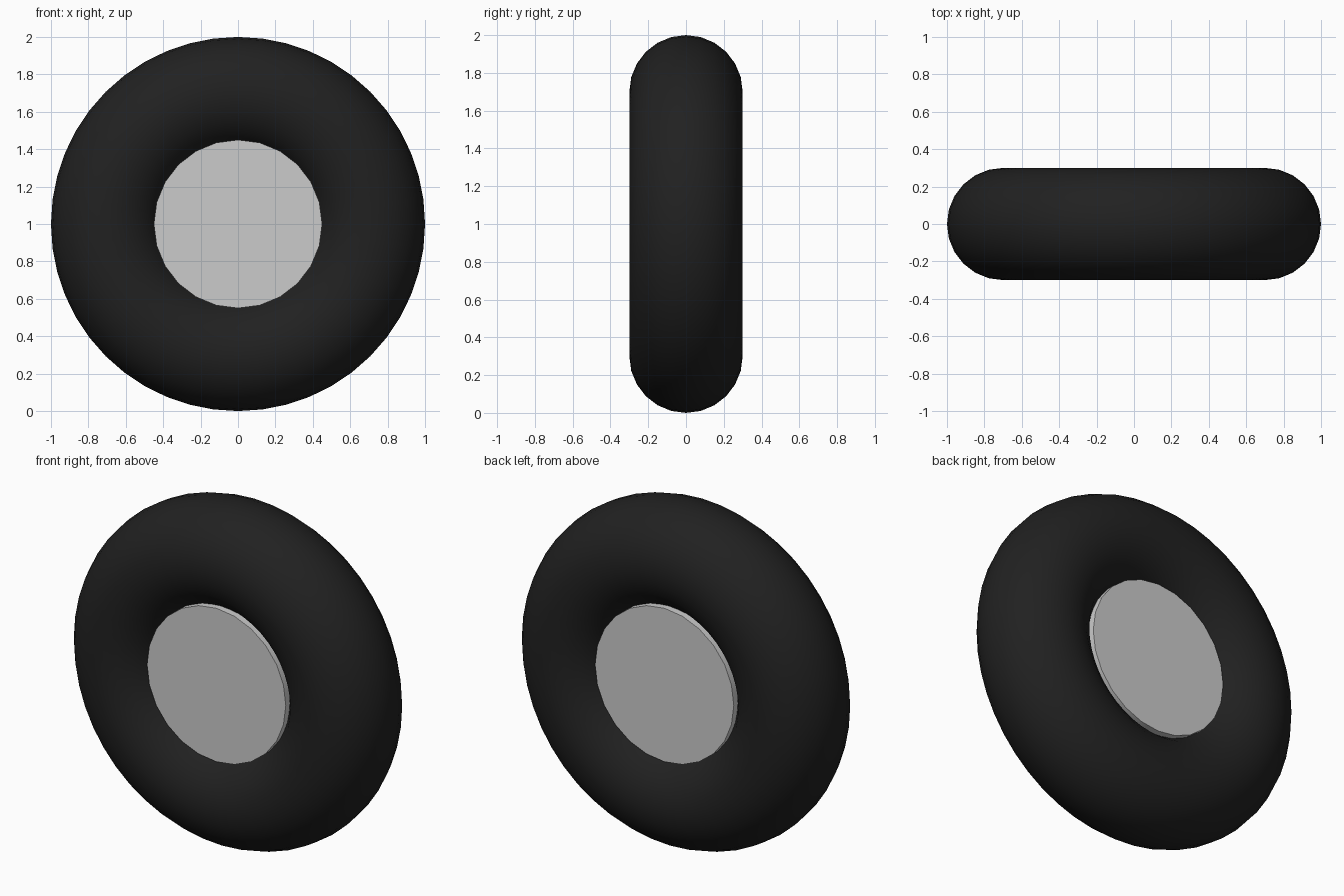
import bpy
from math import pi, radians

if "Cube" in bpy.data.objects:
    bpy.data.objects.remove(bpy.data.objects["Cube"])

AXLE = (pi / 2, 0, 0)      # parts turn around the y axis
CENTRE = (0, 0, 1)


def finish(name, angle, color=None):
    obj = bpy.context.object
    obj.name = name
    bpy.ops.object.shade_smooth_by_angle(angle=radians(angle))
    if color:
        mat = bpy.data.materials.new(name + "_rubber")
        mat.diffuse_color = color
        mat.use_nodes = True
        mat.node_tree.nodes["Principled BSDF"].inputs["Base Color"].default_value = mat.diffuse_color
        obj.data.materials.append(mat)
    return obj


# Round rubber tyre
bpy.ops.mesh.primitive_torus_add(major_radius=0.7, minor_radius=0.3,
                                 major_segments=48, minor_segments=24,
                                 location=CENTRE, rotation=AXLE)
finish("tyre", 60, (0.015, 0.015, 0.015, 1))

# Flat-faced hub filling the hole and standing slightly proud of the tyre
bpy.ops.mesh.primitive_cylinder_add(vertices=24, radius=0.45, depth=0.4,
                                    location=CENTRE, rotation=AXLE)
finish("hub", 30)
